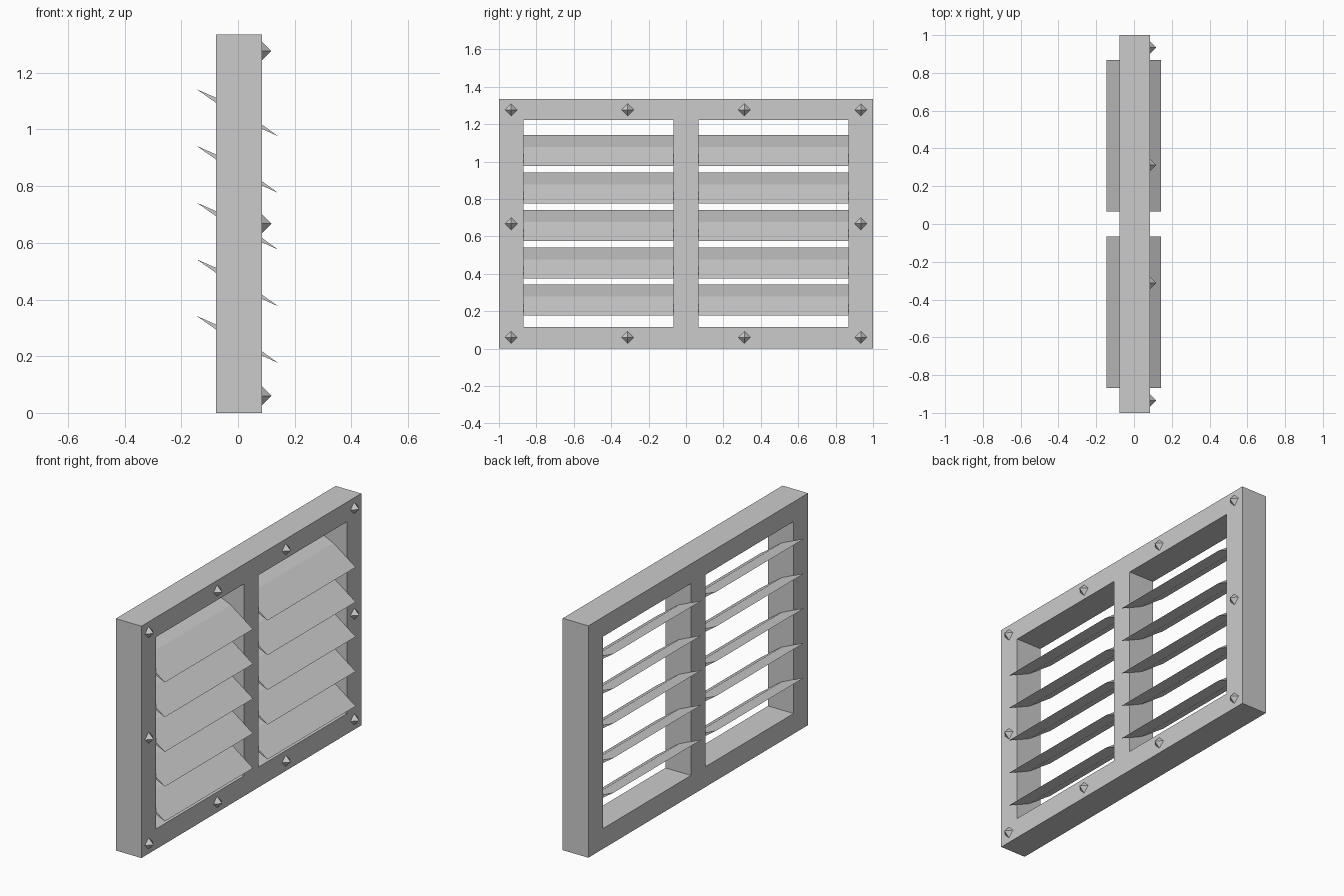
import bpy, bmesh
from mathutils import Vector

if "Cube" in bpy.data.objects:
    bpy.data.objects.remove(bpy.data.objects["Cube"])

BACK, FRONT, TOP = -0.078, 0.085, 1.335
OPEN_IN, OPEN_OUT = 0.066, 0.868


def finish(name, bm):
    bmesh.ops.recalc_face_normals(bm, faces=bm.faces[:])
    mesh = bpy.data.meshes.new(name)
    bm.to_mesh(mesh)
    bm.free()
    obj = bpy.data.objects.new(name, mesh)
    bpy.context.collection.objects.link(obj)
    return obj


def extrude_faces(bm, offset):
    ret = bmesh.ops.extrude_face_region(bm, geom=bm.faces[:])
    verts = [g for g in ret["geom"] if isinstance(g, bmesh.types.BMVert)]
    bmesh.ops.translate(bm, verts=verts, vec=Vector(offset))


# Frame: a flat grid with two window cells left out, extruded to depth
ys = [-1, -OPEN_OUT, -OPEN_IN, OPEN_IN, OPEN_OUT, 1]
zs = [0, 0.117, 1.222, TOP]
bm = bmesh.new()
grid = [[bm.verts.new((BACK, y, z)) for z in zs] for y in ys]
for i in range(5):
    for j in range(3):
        if not (j == 1 and i in (1, 3)):
            bm.faces.new((grid[i][j], grid[i + 1][j],
                          grid[i + 1][j + 1], grid[i][j + 1]))
extrude_faces(bm, (FRONT - BACK, 0, 0))
bmesh.ops.dissolve_limit(bm, angle_limit=0.01, verts=bm.verts[:], edges=bm.edges[:])
finish("frame", bm)

# Slats: thin diamond profile (x, z about slat centre), tilted down to the front
profile = [(-0.146, 0.083), (0, 0.019), (0.142, -0.083), (0, -0.019)]
for side, y0 in (("left", -OPEN_OUT), ("right", OPEN_IN)):
    for k in range(5):
        zc = 0.259 + 0.2 * k
        bm = bmesh.new()
        bm.faces.new([bm.verts.new((x, y0, zc + z)) for x, z in profile])
        extrude_faces(bm, (0, OPEN_OUT - OPEN_IN, 0))
        finish(f"slat_{side}_{k + 1}", bm)

# Studs: small octahedra half sunk into the front face
spots = [(y, z) for z in (0.06, 1.277) for y in (-0.935, -0.312, 0.312, 0.935)]
spots += [(-0.935, 0.668), (0.935, 0.668)]
for n, (y, z) in enumerate(spots):
    r = 0.033
    bm = bmesh.new()
    tips = [bm.verts.new((FRONT + s * r, y, z)) for s in (-1, 1)]
    ring = [bm.verts.new((FRONT, y + a * r, z + b * r))
            for a, b in ((1, 0), (0, 1), (-1, 0), (0, -1))]
    for i in range(4):
        for tip in tips:
            bm.faces.new((ring[i], ring[(i + 1) % 4], tip))
    finish(f"stud_{n + 1}", bm)
